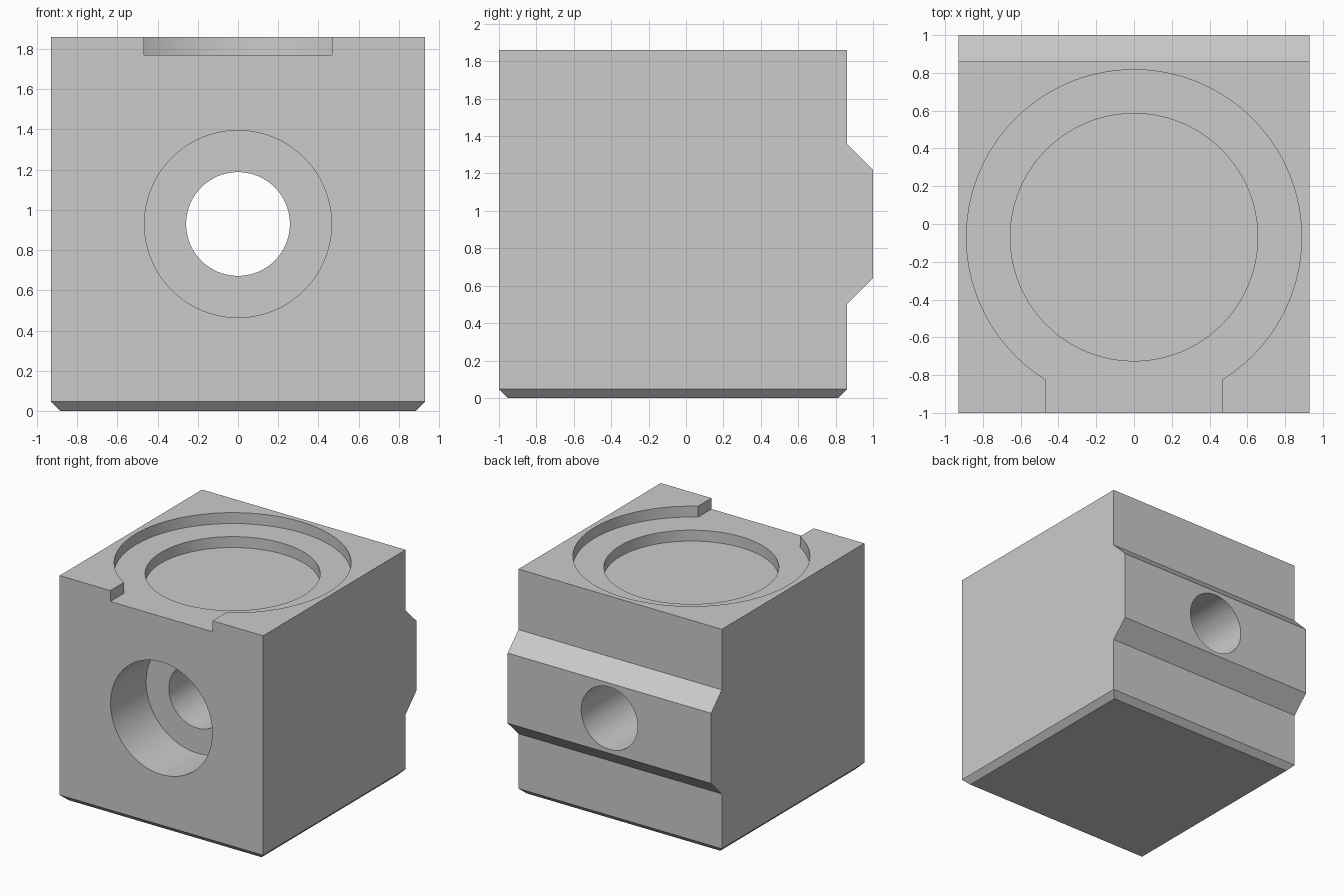
import bpy
import bmesh
import math
from mathutils import Vector

cube = bpy.data.objects.get("Cube")
if cube:
    bpy.data.objects.remove(cube, do_unlink=True)

HALF = 0.93        # half the block width
TOP = 1.86         # block height
MID = 0.93         # height of the bore and rail centre
CENTRE_Y = -0.07   # centre of the block without the rail
SEGMENTS = 96

grey = bpy.data.materials.new("plain grey")
grey.use_nodes = True
grey.diffuse_color = (0.6, 0.6, 0.6, 1)
grey.node_tree.nodes["Principled BSDF"].inputs["Base Color"].default_value = grey.diffuse_color


def prism(name, outline, place, low, high):
    """Extrude a 2D outline from low to high; place maps (u, v, w) to a point."""
    bm = bmesh.new()
    face = bm.faces.new([bm.verts.new(place(u, v, low)) for u, v in outline])
    new = bmesh.ops.extrude_face_region(bm, geom=[face])["geom"]
    shift = Vector(place(0, 0, high)) - Vector(place(0, 0, low))
    bmesh.ops.translate(bm, vec=shift, verts=[g for g in new if isinstance(g, bmesh.types.BMVert)])
    bmesh.ops.recalc_face_normals(bm, faces=bm.faces)
    mesh = bpy.data.meshes.new(name)
    bm.to_mesh(mesh)
    bm.free()
    mesh.materials.append(grey)
    obj = bpy.data.objects.new(name, mesh)
    bpy.context.collection.objects.link(obj)
    return obj


def arc(radius, cu, cv, start=0.0, sweep=math.tau, count=SEGMENTS):
    return [(cu + radius * math.cos(start + sweep * i / count),
             cv + radius * math.sin(start + sweep * i / count)) for i in range(count)]


def along_x(u, v, w):
    return (w, u, v)


def along_y(u, v, w):
    return (u, w, v)


def along_z(u, v, w):
    return (u, v, w)


# Block with the tapered rail across its back
back = CENTRE_Y + HALF
profile = [(-1, 0), (back, 0), (back, MID - 0.43), (1, MID - 0.29),
           (1, MID + 0.29), (back, MID + 0.43), (back, TOP), (-1, TOP)]
block = prism("block_body", profile, along_x, -HALF, HALF)

# Chamfer around the bottom
bm = bmesh.new()
bm.from_mesh(block.data)
bottom = [e for e in bm.edges if all(v.co.z < 0.001 for v in e.verts)]
bmesh.ops.bevel(bm, geom=bottom, offset=0.047, segments=1, affect='EDGES')
bm.to_mesh(block.data)
bm.free()

# Keyhole-shaped recess that opens through the front edge
radius, slot = 0.887, 0.467
gap = math.asin(slot / radius)
keyhole = arc(radius, 0, CENTRE_Y, -math.pi / 2 + gap, math.tau - 2 * gap)
keyhole += [(-slot, CENTRE_Y - radius * math.cos(gap)), (-slot, -1.1), (slot, -1.1)]

cutters = [
    prism("recess_cutter", keyhole, along_z, TOP - 0.09, TOP + 0.1),
    prism("pocket_cutter", arc(0.655, 0, CENTRE_Y), along_z, TOP - 0.18, TOP + 0.2),
    prism("counterbore_cutter", arc(0.465, 0, MID), along_y, -1.1, -0.535),
    prism("bore_cutter", arc(0.258, 0, MID), along_y, -1.2, 1.1),
]

# Cut each hollow and discard its cutter
bpy.context.view_layer.objects.active = block
for cutter in cutters:
    cutter.hide_render = True
    cut = block.modifiers.new(cutter.name, 'BOOLEAN')
    cut.operation = 'DIFFERENCE'
    cut.solver = 'EXACT'
    cut.object = cutter
    bpy.ops.object.modifier_apply(modifier=cut.name)
    bpy.data.objects.remove(cutter, do_unlink=True)

# Smooth round walls, crisp edges
bpy.ops.object.select_all(action='DESELECT')
block.select_set(True)
bpy.ops.object.shade_smooth_by_angle(angle=math.radians(30))
